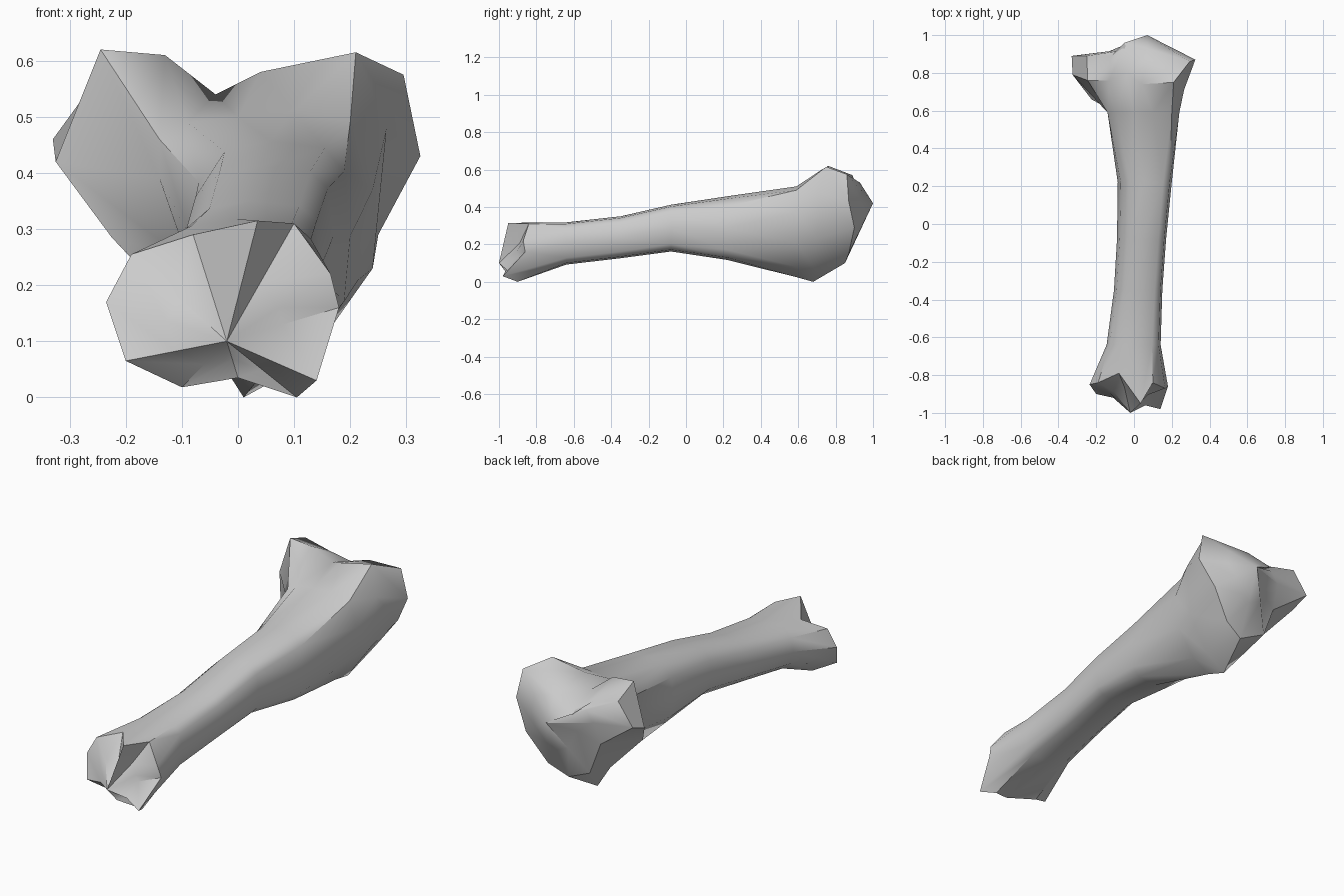
import bpy, bmesh, math
from mathutils import Vector


def oval(y, cx, cz, rx, rz):
    """Twelve-sided shaft section from the left over the top, boxier on the right."""
    def squash(v, power):
        return math.copysign(abs(v) ** power, v) if abs(v) > 1e-6 else 0.0
    ring = []
    for i in range(12):
        a = i * math.pi / 6
        power = 0.55 if 3 < i < 9 else 0.82
        ring.append(Vector((cx - rx * squash(math.cos(a), power), y,
                            cz + rz * squash(math.sin(a), power))))
    return ring


def section(points):
    return [Vector(p) for p in points]


# lower joint rim
lower_rim = section([
    (-0.235, -0.85, 0.17), (-0.19, -0.84, 0.255), (-0.08, -0.79, 0.29),
    (0.035, -0.95, 0.315), (0.10, -0.84, 0.31), (0.165, -0.87, 0.22),
    (0.18, -0.86, 0.16), (0.14, -0.98, 0.03), (0.105, -0.90, 0.0),
    (0.0, -0.95, 0.035), (-0.10, -0.85, 0.018), (-0.20, -0.90, 0.065)])

# flared neck with the crest at the bottom
neck = section([(x, 0.59, z) for x, z in [
    (-0.14, 0.39), (-0.14, 0.46), (-0.09, 0.49), (0.0, 0.50),
    (0.10, 0.51), (0.20, 0.49), (0.24, 0.37), (0.215, 0.21),
    (0.125, 0.08), (0.03, 0.025), (-0.035, 0.11), (-0.10, 0.25)]])

# front and back rims of the upper joint
head_front = section([
    (-0.325, 0.79, 0.42), (-0.245, 0.76, 0.62), (-0.13, 0.76, 0.61),
    (-0.04, 0.80, 0.54), (0.04, 0.74, 0.58), (0.21, 0.75, 0.615),
    (0.265, 0.71, 0.48), (0.24, 0.70, 0.23), (0.12, 0.69, 0.06),
    (0.01, 0.68, 0.0), (-0.06, 0.68, 0.11), (-0.225, 0.66, 0.285)])
head_back = section([
    (-0.33, 0.89, 0.46), (-0.25, 0.89, 0.57), (-0.12, 0.89, 0.54),
    (-0.05, 0.96, 0.48), (0.07, 0.93, 0.53), (0.295, 0.86, 0.575),
    (0.325, 0.87, 0.43), (0.25, 0.90, 0.29), (0.15, 0.87, 0.15),
    (0.05, 0.85, 0.10), (-0.08, 0.87, 0.16), (-0.14, 0.87, 0.32)])

# lower joint face: two hollows either side of a central ridge
tongue = Vector((-0.02, -1.0, 0.10))
hollow = [p.lerp(tongue, 0.5) + Vector((0, 0 if i in (3, 9) else 0.03, 0))
          for i, p in enumerate(lower_rim)]

# upper joint face: raised centre with the left lobe set lower
crown = Vector((0.07, 1.0, 0.42))
plateau = [p.lerp(crown, 0.5) - Vector((0, 0.03 if p.x < -0.1 else 0, 0))
           for p in head_back]

rings = [
    hollow, lower_rim,
    oval(-0.64, -0.002, 0.205, 0.143, 0.113),
    oval(-0.35, 0.022, 0.238, 0.128, 0.112),
    oval(-0.08, 0.04, 0.287, 0.13, 0.125),
    oval(0.22, 0.057, 0.287, 0.143, 0.17),
    neck, head_front, head_back, plateau]

# loft the bone and close both joints
bm = bmesh.new()
loops = [[bm.verts.new(p) for p in r] for r in rings]
for a, b in zip(loops, loops[1:]):
    for i in range(12):
        j = (i + 1) % 12
        bm.faces.new((a[i], a[j], b[j], b[i]))
for loop, tip in ((loops[0], tongue), (loops[-1], crown)):
    t = bm.verts.new(tip)
    for i in range(12):
        bm.faces.new((loop[i], loop[(i + 1) % 12], t))
bmesh.ops.recalc_face_normals(bm, faces=bm.faces)
mesh = bpy.data.meshes.new("leg_bone")
bm.to_mesh(mesh)
bm.free()
bone = bpy.data.objects.new("leg_bone", mesh)
bpy.context.collection.objects.link(bone)
bpy.context.view_layer.objects.active = bone
bone.select_set(True)
bpy.ops.object.shade_smooth_by_angle(angle=math.radians(42))
